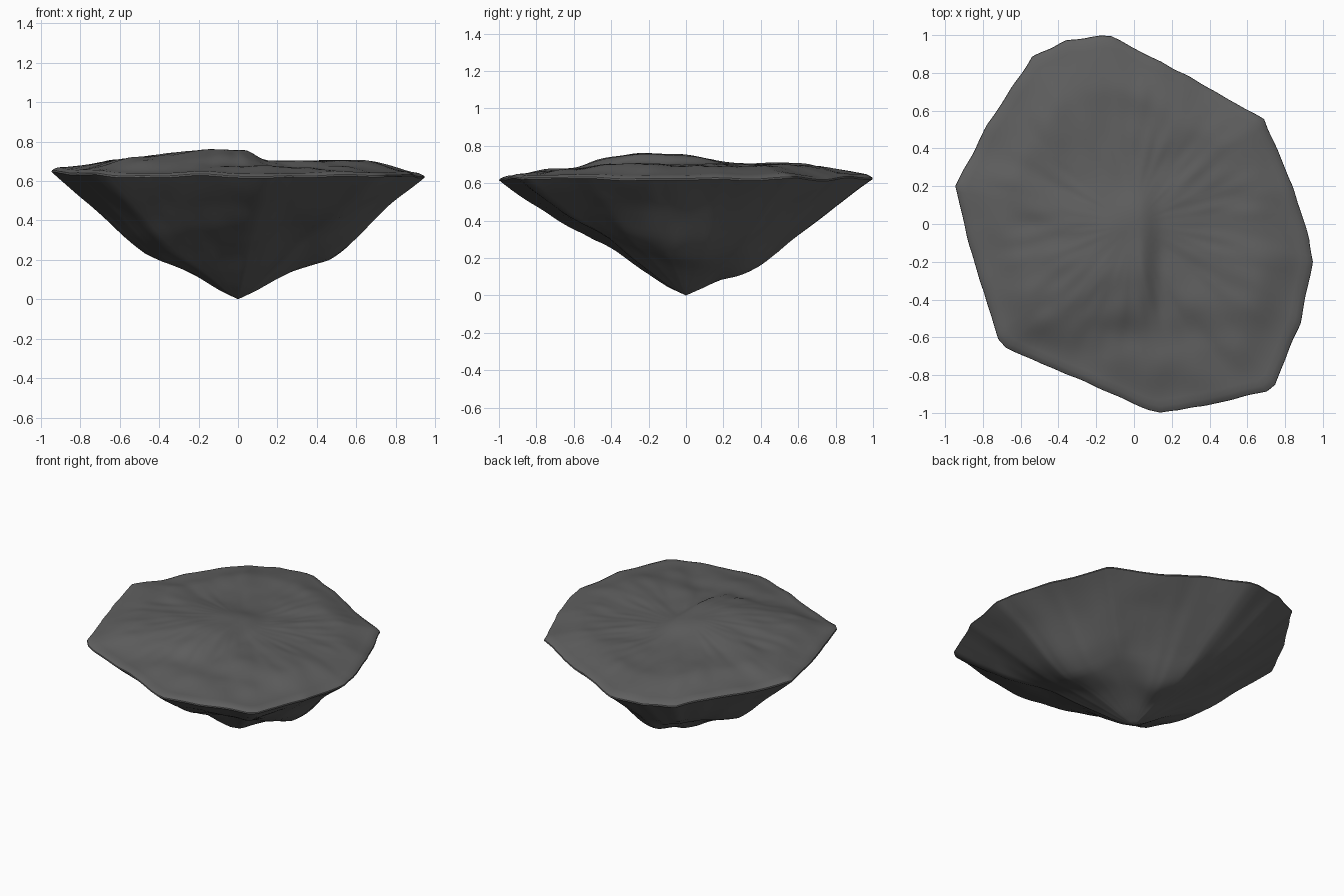
import bpy, bmesh, math
from mathutils import Vector, noise

cube = bpy.data.objects.get("Cube")
if cube:
    bpy.data.objects.remove(cube, do_unlink=True)

# Dark stone colour
stone = bpy.data.materials.new("dark grey stone")
stone.use_nodes = True
colour = (0.115, 0.115, 0.115, 1)
stone.diffuse_color = colour
bsdf = stone.node_tree.nodes["Principled BSDF"]
bsdf.inputs["Base Color"].default_value = colour
bsdf.inputs["Roughness"].default_value = 0.9

# Plan outline of the slab, counter-clockwise
CORNERS = [(0.945, -0.2), (0.93, -0.08), (0.84, 0.2), (0.69, 0.555), (0.3, 0.775),
           (-0.12, 0.995), (-0.17, 1.0), (-0.36, 0.97), (-0.54, 0.885), (-0.78, 0.52),
           (-0.945, 0.2), (-0.87, -0.12), (-0.72, -0.61), (-0.68, -0.655), (-0.3, -0.82),
           (0.08, -0.985), (0.14, -1.0), (0.45, -0.95), (0.7, -0.885), (0.745, -0.85),
           (0.88, -0.53)]
SPACING = 0.03

# Underside section: fraction of the rim radius, height
UNDERSIDE = [(0, 0), (0.1, 0.045), (0.2, 0.1), (0.35, 0.175), (0.5, 0.255),
             (0.62, 0.335), (0.8, 0.475), (1, 0.62)]

# Bulges and hollows below: direction in degrees, tightness, fraction, width, rise
SWELLS = [(82, 9, 0.38, 0.16, -0.065),    # back bulge
          (3, 7, 0.55, 0.19, -0.06),      # left bulge
          (186, 9, 0.48, 0.14, -0.025),   # right bulge
          (302, 9, 0.5, 0.24, 0.07),      # front left hollow
          (262, 9, 0.4, 0.16, 0.035),     # front hollow
          (130, 9, 0.36, 0.18, 0.025)]    # back right hollow


def outline():
    points = []
    for i, a in enumerate(CORNERS):
        a, b = Vector(a), Vector(CORNERS[(i + 1) % len(CORNERS)])
        steps = max(2, round((b - a).length / SPACING))
        for s in range(steps):
            p = a.lerp(b, s / steps)
            points.append(p * (1 + 0.006 * noise.noise((p.x * 9, p.y * 9, 2))))
    return points


def hump(x, y, cx, cy, wx, wy):
    return math.exp(-((x - cx) / wx) ** 2 - ((y - cy) / wy) ** 2)


def smooth(lo, hi, v):
    t = min(1, max(0, (v - lo) / (hi - lo)))
    return t * t * (3 - 2 * t)


def rim_lift(p):
    lift = 0.025 * smooth(-0.6, -0.95, p.x) + 0.015 * hump(p.x, p.y, -0.65, 0.68, 0.2, 0.2)
    return lift + 0.014 * noise.noise((p.x * 4, p.y * 4, 5))


def under_height(p, f):
    for (f0, z0), (f1, z1) in zip(UNDERSIDE, UNDERSIDE[1:]):
        if f <= f1:
            z = z0 + (z1 - z0) * (f - f0) / (f1 - f0)
            break
    angle = math.atan2(p.y, p.x)
    for degrees, tight, middle, width, rise in SWELLS:
        spread = math.exp(tight * (math.cos(angle - math.radians(degrees)) - 1))
        z += rise * spread * math.exp(-((f - middle) / width) ** 2) * smooth(0, 0.2, f)
    # broad lumps
    lumps = noise.noise((p.x * 3.2, p.y * 3.2, 8)) + 0.3 * noise.noise((p.x * 8, p.y * 8, 1))
    return z + 0.018 * lumps * math.sin(math.pi * f) + rim_lift(p) * f ** 3


def top_height(p, f):
    x, y = p
    inside = smooth(1, 0.7, f)
    z = 0.643 + rim_lift(p) * (1 - inside) + 0.055 * inside
    # raised shoulder with a steep front step and a cliff on its left
    shoulder = smooth(-0.68, -0.48, y) * smooth(0.16, 0.03, x)
    z += 0.06 * hump(x, y, -0.1, -0.2, 0.4, 0.32) * shoulder
    z += 0.016 * hump(x, y, -0.1, 0.05, 0.3, 0.16)
    # lower ground along the front, and a gully running to the back
    z -= 0.025 * inside * smooth(-0.36, -0.62, y + 0.12 * smooth(0.1, -0.3, x))
    z -= 0.012 * hump(x + 0.3 * y, y, 0.1, 0.4, 0.12, 0.3)
    # creases running out from the middle
    angle = p.normalized() * 2.6
    crease = noise.noise((angle.x, angle.y, f * 2.2)) + 0.5 * noise.noise((angle.x * 3, angle.y * 3, f * 4))
    rough = noise.noise((x * 6, y * 6, 3))
    return z + inside * (0.014 * crease * smooth(0.1, 0.6, f) + 0.007 * rough)


def build_rock():
    bm = bmesh.new()
    rim = outline()
    n = len(rim)
    rings = []
    # underside rings from the tip to the rim, then top rings back to the middle
    for k in range(1, 31):
        f = k / 30
        rings.append([bm.verts.new((*(p * f), under_height(p * f, f))) for p in rim])
    for f in [0.998, 0.985] + [k / 30 for k in range(29, 0, -1)]:
        rings.append([bm.verts.new((*(p * f), top_height(p * f, f) - 0.015 * smooth(0.97, 1, f)))
                      for p in rim])
    for lower, upper in zip(rings, rings[1:]):
        for i in range(n):
            j = (i + 1) % n
            bm.faces.new((lower[i], upper[i], upper[j], lower[j]))
    tip = bm.verts.new((0, 0, 0))
    crown = bm.verts.new((0, 0, sum(v.co.z for v in rings[-1]) / n))
    for i in range(n):
        j = (i + 1) % n
        bm.faces.new((tip, rings[0][i], rings[0][j]))
        bm.faces.new((crown, rings[-1][j], rings[-1][i]))
    bmesh.ops.recalc_face_normals(bm, faces=bm.faces)
    mesh = bpy.data.meshes.new("rock_slab")
    bm.to_mesh(mesh)
    bm.free()
    mesh.materials.append(stone)
    rock = bpy.data.objects.new("rock_slab", mesh)
    bpy.context.collection.objects.link(rock)
    return rock


rock = build_rock()
bpy.context.view_layer.objects.active = rock
rock.select_set(True)
bpy.ops.object.shade_smooth_by_angle(angle=math.radians(40))
